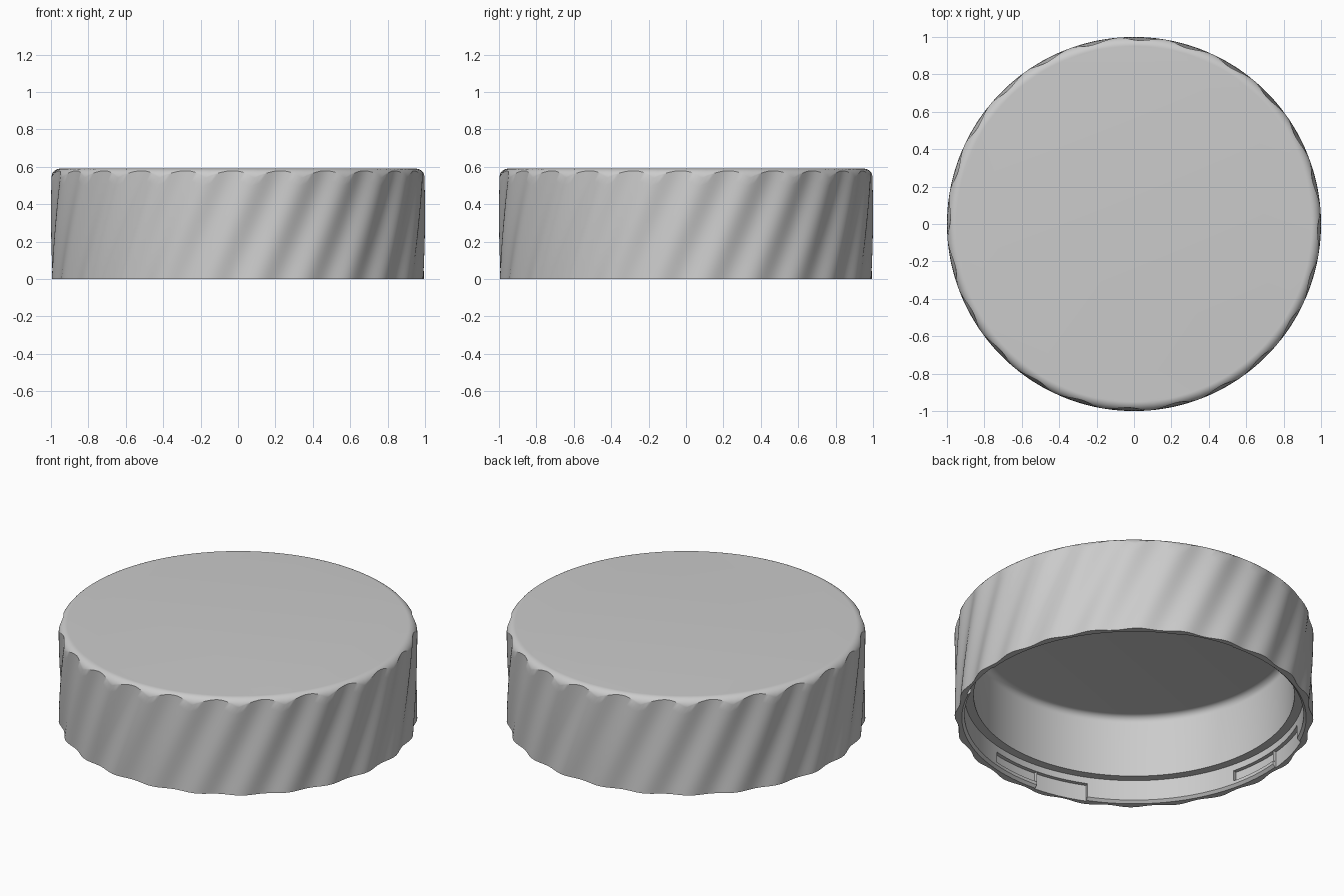
import bpy, bmesh
from math import sin, cos, acos, pi, radians

if "Cube" in bpy.data.objects:
    bpy.data.objects.remove(bpy.data.objects["Cube"])

HEIGHT, FILLET = 0.59, 0.05
FLUTES, DEPTH = 24, 0.018
TWIST = radians(15) / HEIGHT
PHASE = radians(-1.3)
COLUMNS = FLUTES * 14

grey = bpy.data.materials.new("plain grey")
grey.use_nodes = True
grey.diffuse_color = (0.6, 0.6, 0.6, 1)
grey.node_tree.nodes["Principled BSDF"].inputs["Base Color"].default_value = grey.diffuse_color


def add_object(name, bm):
    bmesh.ops.recalc_face_normals(bm, faces=bm.faces)
    mesh = bpy.data.meshes.new(name)
    bm.to_mesh(mesh)
    bm.free()
    mesh.materials.append(grey)
    obj = bpy.data.objects.new(name, mesh)
    bpy.context.collection.objects.link(obj)
    return obj


def polar(r, angle, z):
    return (r * cos(angle), r * sin(angle), z)


# Inside profile: rim chamfer, neck wall, ledge, bore and rounded ceiling edge
inside = [(0.96, 0), (0.945, 0.015), (0.945, 0.14), (0.894, 0.14), (0.894, 0.48)]
for i in range(1, 7):
    a = i / 6 * pi / 2
    inside.append((0.854 + 0.04 * cos(a), 0.48 + 0.04 * sin(a)))


def column(angle):
    """Points from the ceiling, round the rim and up a twisted flute to the top."""
    pts = [polar(r, angle, z) for r, z in reversed(inside)]
    r = 1 - DEPTH * (0.5 + 0.5 * cos(FLUTES * (angle - PHASE)))
    start = acos(max(0, min(1, (r - 1 + FILLET) / FILLET)))
    wall_top = HEIGHT - FILLET + FILLET * sin(start)
    outer = [(r, wall_top * i / 12) for i in range(13)]
    for i in range(1, 9):
        a = start + (pi / 2 - start) * i / 8
        outer.append((1 - FILLET + FILLET * cos(a), HEIGHT - FILLET + FILLET * sin(a)))
    return pts + [polar(r, angle + TWIST * z, z) for r, z in outer]


# Cap body
bm = bmesh.new()
cols = [[bm.verts.new(p) for p in column(2 * pi * k / COLUMNS)] for k in range(COLUMNS)]
for k, a in enumerate(cols):
    b = cols[(k + 1) % COLUMNS]
    for i in range(len(a) - 1):
        bm.faces.new((a[i], a[i + 1], b[i + 1], b[i]))
bm.faces.new([c[0] for c in cols])
bm.faces.new([c[-1] for c in cols])
cap = add_object("cap", bm)


# Four L-shaped locking slots inside the rim
def slot_cutter(outline, turn):
    """Curved block whose side outline is a list of (degrees, low z, high z)."""
    bm = bmesh.new()
    rings = []
    for deg, low, high in outline:
        a = radians(deg + turn)
        rings.append([bm.verts.new(polar(r, a, z))
                      for r, z in ((0.92, low), (0.968, low), (0.968, high), (0.92, high))])
    for p, q in zip(rings, rings[1:]):
        for i in range(4):
            j = (i + 1) % 4
            bm.faces.new((p[i], p[j], q[j], q[i]))
    bm.faces.new(rings[0])
    bm.faces.new(rings[-1])
    return add_object("slot_cutter", bm)


entry = [(-24 + i, -0.05, 0.1) for i in range(20)]
lock = [(-5 + i, 0.035, 0.1) for i in range(20)]
bpy.context.view_layer.objects.active = cap
cap.select_set(True)
for quarter in range(4):
    for outline in (entry, lock):
        cutter = slot_cutter(outline, quarter * 90)
        cutter.hide_render = True
        mod = cap.modifiers.new("slot", 'BOOLEAN')
        mod.operation = 'DIFFERENCE'
        mod.solver = 'EXACT'
        mod.object = cutter
        bpy.ops.object.modifier_apply(modifier=mod.name)
        bpy.data.objects.remove(cutter)

bpy.ops.object.shade_smooth_by_angle(angle=radians(28))
